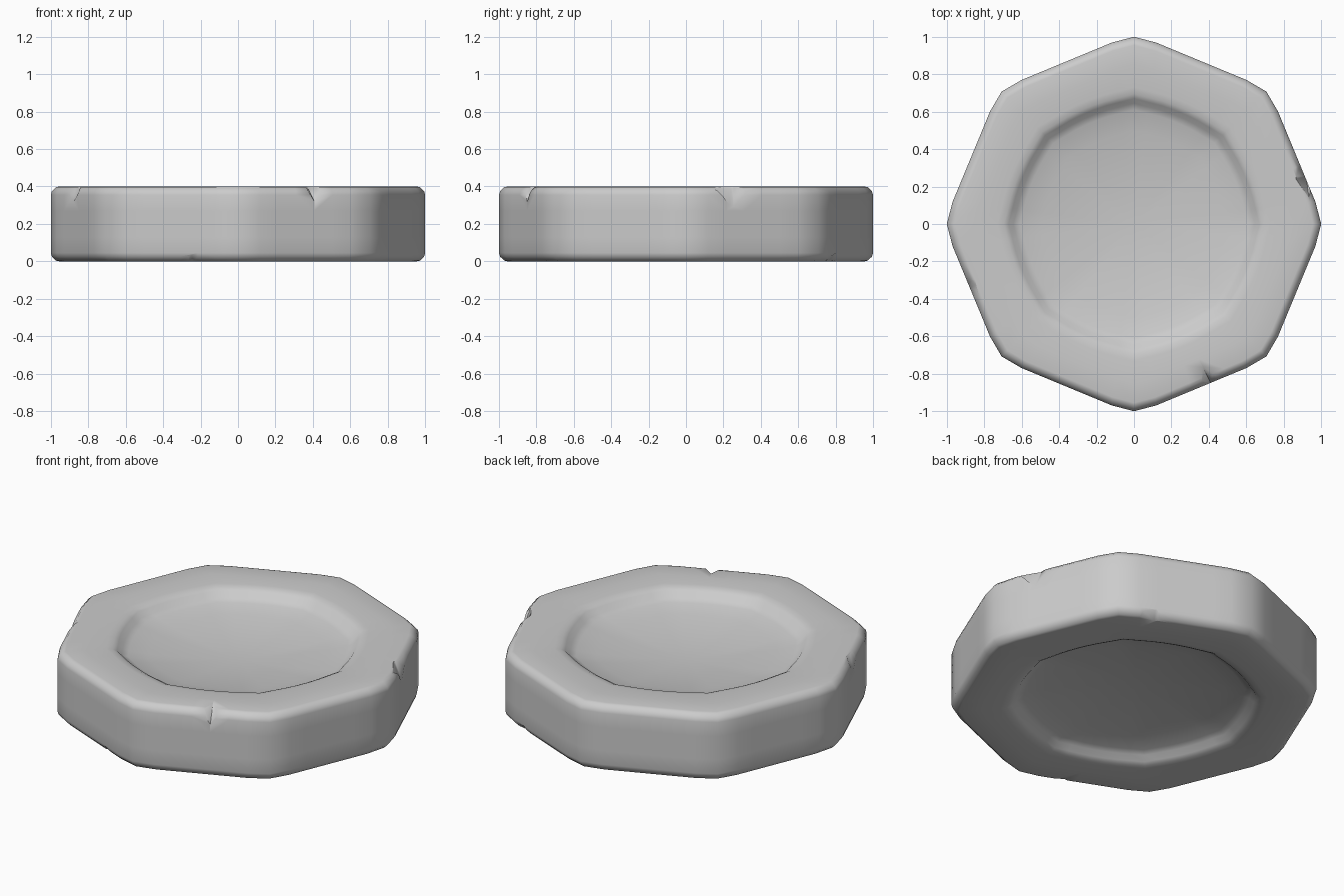
import bpy, bmesh, math
from mathutils import Vector

if "Cube" in bpy.data.objects:
    bpy.data.objects.remove(bpy.data.objects["Cube"])

# Outline: eight soft corners, straight sides split in five; last value is the side bulge weight
corner = []
for k in range(8):
    for da, r in ((-7, 0.976), (0, 1.0), (7, 0.976)):
        a = math.radians(45 * k + da)
        corner.append((r * math.cos(a), r * math.sin(a)))
outline = []
for i, (x, y) in enumerate(corner):
    outline.append((x, y, 0.0))
    if i % 3 == 2:
        x2, y2 = corner[(i + 1) % 24]
        for t in (0.2, 0.4, 0.6, 0.8):
            outline.append((x + (x2 - x) * t, y + (y2 - y) * t, 4 * t * (1 - t)))
n = len(outline)

# Half profile from the dished top to the outer wall (scale, height)
bowl = [(s, 0.28 + 0.062 * (s / 0.62) ** 2) for s in (0.12, 0.25, 0.38, 0.5, 0.61)]
top = bowl + [(0.645, 0.353), (0.67, 0.381), (0.695, 0.393),
              (0.73, 0.398), (0.85, 0.40), (0.955, 0.40), (0.972, 0.396),
              (0.994, 0.375), (1.0, 0.355), (1.0, 0.27)]
profile = top + [(s, 0.4 - z) for s, z in reversed(top)]

bm = bmesh.new()
rings = []
for s, z in profile:
    bulge = 0.025 if s < 0.8 else 0.0     # the dish is rounder than the rim
    rings.append([bm.verts.new((x * s * (1 + bulge * b), y * s * (1 + bulge * b), z))
                  for x, y, b in outline])
for a, b in zip(rings, rings[1:]):
    for i in range(n):
        j = (i + 1) % n
        bm.faces.new((a[i], b[i], b[j], a[j]))
for ring, z in ((rings[0], 0.28), (rings[-1], 0.12)):
    c = bm.verts.new((0, 0, z))
    for i in range(n):
        bm.faces.new((c, ring[i], ring[(i + 1) % n]))
bmesh.ops.recalc_face_normals(bm, faces=bm.faces[:])
mesh = bpy.data.meshes.new("stone_disc")
bm.to_mesh(mesh)
bm.free()
disc = bpy.data.objects.new("stone_disc", mesh)
bpy.context.collection.objects.link(disc)

# Chip cutters: wedges (octahedra) on the rim edges: x, y, z, width, inward, height
chips = [(0.41, -0.85, 0.42, 0.07, 0.12, 0.12),
         (-0.88, -0.34, 0.42, 0.16, 0.05, 0.15),
         (-0.25, -0.92, -0.01, 0.16, 0.06, 0.07),
         (0.90, 0.25, 0.42, 0.14, 0.045, 0.14),
         (0.52, 0.80, -0.01, 0.14, 0.06, 0.07)]
cb = bmesh.new()
for x, y, z, w, d, h in chips:
    out = Vector((x, y, 0)).normalized()
    side = Vector((-out.y, out.x, 0))
    up = Vector((0, 0, 1))
    p = Vector((x, y, z))
    eq = [cb.verts.new(p + v) for v in (side * w, out * 0.2, -side * w, -out * d)]
    for sgn in (1, -1):
        tip = cb.verts.new(p + up * h * sgn + out * 0.02)
        for i in range(4):
            cb.faces.new((eq[i], eq[(i + 1) % 4], tip))
bmesh.ops.recalc_face_normals(cb, faces=cb.faces[:])
cm = bpy.data.meshes.new("chip_cutters")
cb.to_mesh(cm)
cb.free()
cutter = bpy.data.objects.new("chip_cutters", cm)
bpy.context.collection.objects.link(cutter)
cutter.hide_render = True

# Cut the chips, then smooth
bpy.context.view_layer.objects.active = disc
disc.select_set(True)
mod = disc.modifiers.new("chips", 'BOOLEAN')
mod.operation = 'DIFFERENCE'
mod.solver = 'EXACT'
mod.object = cutter
bpy.ops.object.modifier_apply(modifier=mod.name)
bpy.data.objects.remove(cutter)
bpy.ops.object.shade_smooth_by_angle(angle=math.radians(65))
